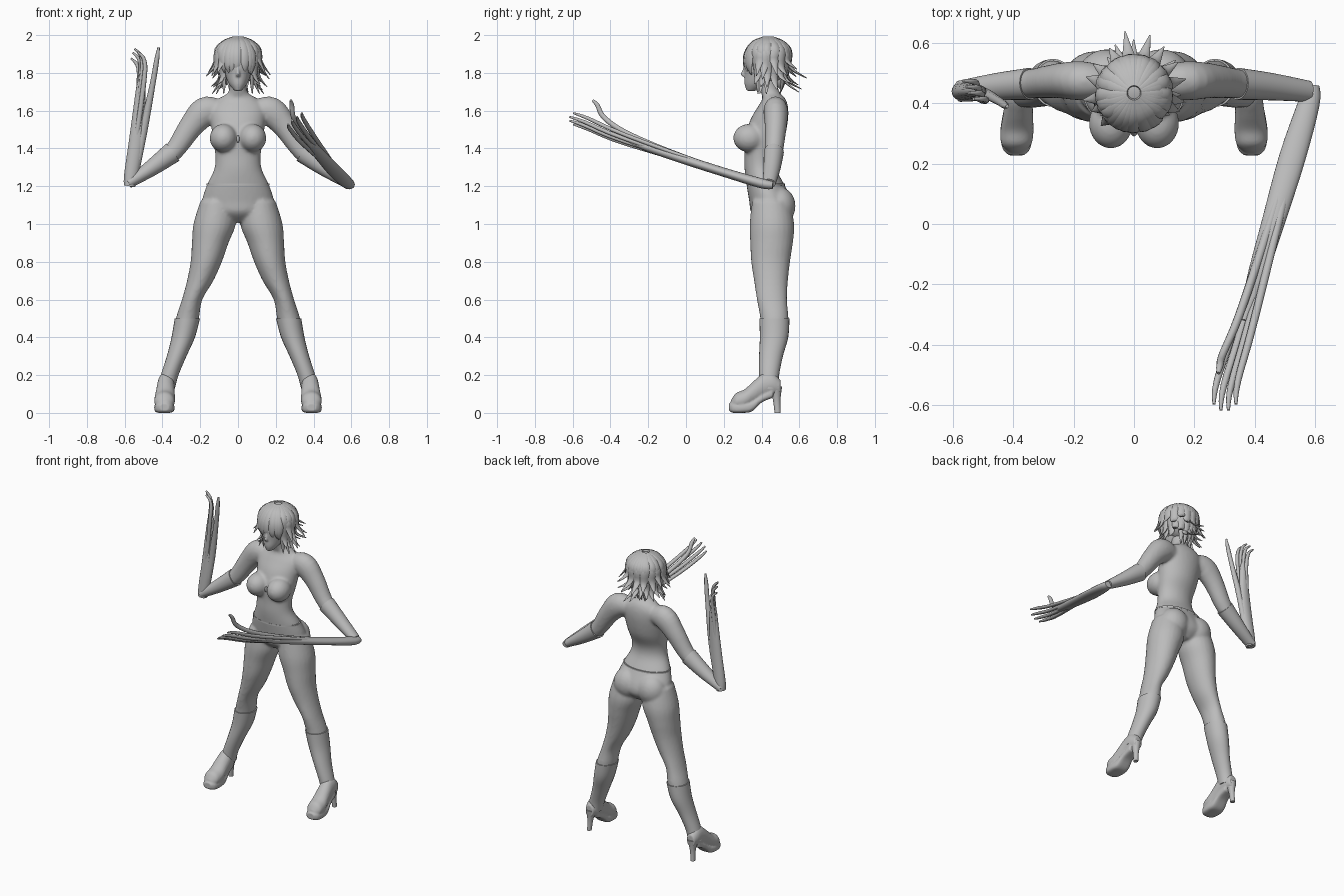
import bpy, bmesh, math, random
from mathutils import Vector, Matrix

if "Cube" in bpy.data.objects:
    bpy.data.objects.remove(bpy.data.objects["Cube"])
random.seed(4)
X, Y, Z = Vector((1, 0, 0)), Vector((0, 1, 0)), Vector((0, 0, 1))

grey = bpy.data.materials.new("plain grey")
grey.use_nodes = True
grey.diffuse_color = (0.5, 0.5, 0.5, 1)
grey.node_tree.nodes["Principled BSDF"].inputs["Base Color"].default_value = grey.diffuse_color


def spline(pts, steps):
    """Catmull-Rom through points that also carry their radii."""
    p = [pts[0]] + list(pts) + [pts[-1]]
    out = []
    for i in range(1, len(p) - 2):
        for s in range(steps):
            t = s / steps
            out.append([0.5 * (2 * b + (c - a) * t + (2 * a - 5 * b + 4 * c - d) * t * t
                               + (3 * b - a - 3 * c + d) * t ** 3)
                        for a, b, c, d in zip(*p[i - 1:i + 3])])
    return out + [list(pts[-1])]


def tube(bm, pts, u=X, v=None, sides=16, steps=4, power=1.0):
    """Loft of rings; each point is x, y, z, radius along u, radius along v."""
    rows = spline(pts, steps)
    rings = []
    for i, (x, y, z, ru, rv) in enumerate(rows):
        a, b = rows[max(i - 1, 0)], rows[min(i + 1, len(rows) - 1)]
        tangent = (Vector(b[:3]) - Vector(a[:3])).normalized()
        side = (u - tangent * u.dot(tangent)).normalized() if v is None else u
        other = tangent.cross(side) if v is None else v
        ring = []
        for k in range(sides):
            ang = math.tau * k / sides
            c, s = math.cos(ang), math.sin(ang)
            c, s = (math.copysign(abs(w) ** power, w) for w in (c, s))
            ring.append(bm.verts.new(Vector((x, y, z)) + side * ru * c + other * rv * s))
        rings.append(ring)
    for r, q in zip(rings, rings[1:]):
        for k in range(sides):
            bm.faces.new((r[k], r[k - 1], q[k - 1], q[k]))
    bm.faces.new(rings[0])
    bm.faces.new(rings[-1][::-1])


def ball(bm, centre, radii):
    m = Matrix.Translation(centre) @ Matrix.Diagonal((*radii, 1))
    bmesh.ops.create_uvsphere(bm, u_segments=24, v_segments=16, radius=1, matrix=m)


def flip(pts, s):
    return [(p[0] * s, *p[1:]) for p in pts]


def finish(bm, name, voxel=0, smooth=4):
    bmesh.ops.recalc_face_normals(bm, faces=bm.faces)
    mesh = bpy.data.meshes.new(name)
    bm.to_mesh(mesh)
    bm.free()
    mesh.materials.append(grey)
    ob = bpy.data.objects.new(name, mesh)
    bpy.context.collection.objects.link(ob)
    if voxel:
        rm = ob.modifiers.new("fuse", "REMESH")
        rm.mode, rm.voxel_size, rm.use_smooth_shade = "VOXEL", voxel, True
        sm = ob.modifiers.new("soften", "SMOOTH")
        sm.factor, sm.iterations = 0.5, smooth
    bpy.ops.object.select_all(action="DESELECT")
    ob.select_set(True)
    bpy.context.view_layer.objects.active = ob
    bpy.ops.object.shade_smooth_by_angle(angle=math.radians(50))
    return ob


# Body: torso, breasts, seat, thighs and upper arms fused into one skin
torso = [(0, .46, 1.01, .04, .06), (0, .455, 1.06, .16, .11), (0, .45, 1.12, .19, .115),
         (0, .42, 1.21, .163, .10), (0, .395, 1.29, .126, .085), (0, .395, 1.36, .12, .085),
         (0, .415, 1.45, .133, .105), (0, .44, 1.55, .145, .10), (0, .46, 1.62, .145, .08),
         (0, .465, 1.665, .10, .06), (0, .445, 1.70, .05, .05), (0, .42, 1.78, .045, .05)]
leg = [(.11, .45, 1.12, .09, .10), (.124, .455, 1.0, .112, .118), (.147, .453, .9, .097, .113),
       (.168, .448, .8, .083, .103), (.20, .45, .7, .07, .09), (.243, .455, .6, .054, .08),
       (.268, .468, .5, .061, .075), (.29, .466, .4, .056, .07), (.325, .45, .3, .046, .058),
       (.362, .44, .2, .041, .048), (.38, .44, .13, .04, .045)]
arm = [(.10, .47, 1.60, .055, .06), (.175, .475, 1.595, .065, .078), (.25, .475, 1.515, .058, .064),
       (.345, .465, 1.38, .048, .05), (.46, .455, 1.295, .04, .038), (.58, .44, 1.215, .03, .022)]
bm = bmesh.new()
tube(bm, torso, X, Y, 32)
for s in (1, -1):
    tube(bm, flip(leg, s), X, Y, 24)
    tube(bm, flip(arm, s), Y, None, 24)
    ball(bm, (s * .077, .335, 1.455), (.073, .085, .075))
    ball(bm, (s * .09, .495, 1.095), (.095, .085, .10))
finish(bm, "body", .009, 6)

# Waistband and pendant
bm = bmesh.new()
tube(bm, [(0, .421, z, .166, .102) for z in (1.205, 1.215)], X, Y, 40, 1)
finish(bm, "waistband")
bm = bmesh.new()
ball(bm, (0, .305, 1.45), (.008, .012, .02))
finish(bm, "pendant")

# Boots with platform sole and heel; long sleeves
for s, side in ((1, "left"), (-1, "right")):
    bm = bmesh.new()
    shaft = [(x, y, z, a + .006, b + .005) for x, y, z, a, b in leg[6:]]
    tube(bm, flip(shaft, s), X, Y, 24)
    finish(bm, side + "_boot_shaft")

    bm = bmesh.new()
    shoe = [(.39, .238, .045, .025, .022), (.39, .265, .06, .05, .045), (.388, .31, .07, .055, .055),
            (.385, .36, .105, .05, .065), (.382, .41, .14, .046, .07), (.382, .46, .15, .042, .06),
            (.384, .50, .135, .028, .04)]
    tube(bm, flip(shoe, s), X, Z, 24)
    sole = [(.39, .228, .03, .025, .02), (.39, .25, .026, .046, .026), (.39, .30, .025, .054, .025),
            (.388, .35, .035, .05, .027), (.386, .40, .075, .042, .02), (.385, .46, .105, .036, .025)]
    tube(bm, flip(sole, s), X, Z, 24, 4, .6)
    finish(bm, side + "_shoe", .006, 3)

    bm = bmesh.new()
    heel = [(.385, .475, .14, .034, .034), (.388, .48, .07, .018, .02), (.392, .485, 0, .014, .016)]
    tube(bm, flip(heel, s), X, Y, 16)
    finish(bm, side + "_heel")

    bm = bmesh.new()
    sleeve = [(.345, .465, 1.38, .053, .057)] + [(x, y, z, a + .005, b + .005) for x, y, z, a, b in arm[4:]]
    tube(bm, flip(sleeve, s), Y, None, 24)
    finish(bm, side + "_sleeve")

# Forearms drawn out into long thin fingers
def forearm(name, core, root, knuckles, tips, curl, thumb, u):
    bm = bmesh.new()
    tube(bm, core, u, None, 20)
    finish(bm, name + "_forearm")
    for i, tip in enumerate(tips):
        k = Vector(knuckles) + (Vector(tip) - Vector(tips[1])) * .75
        bm = bmesh.new()
        bend = Vector(tip) * .8 + k * .2 - Vector(curl) * .5
        tube(bm, [(*root, .014, .011), (*k, .013, .011), (*bend, .011, .01),
                  (*(Vector(tip) + Vector(curl) * .5), .005, .005)], u, None, 10)
        finish(bm, "%s_finger_%d" % (name, i + 1))
    bm = bmesh.new()
    tube(bm, thumb, u, None, 10)
    finish(bm, name + "_thumb")


forearm("right",
        [(-.575, .44, 1.20, .03, .03), (-.565, .44, 1.26, .038, .03), (-.54, .44, 1.42, .04, .025),
         (-.525, .44, 1.56, .036, .022), (-.515, .44, 1.72, .024, .02), (-.515, .44, 1.78, .01, .01)],
        (-.56, .44, 1.3), (-.52, .44, 1.72),
        [(-.55, .475, 1.87), (-.54, .455, 1.90), (-.53, .435, 1.92), (-.515, .415, 1.905)],
        (-.035, 0, .015),
        [(-.55, .44, 1.24, .02, .02), (-.50, .435, 1.5, .022, .018), (-.452, .41, 1.74, .015, .014),
         (-.43, .395, 1.87, .013, .012), (-.42, .39, 1.935, .006, .006)], X)
forearm("left",
        [(.59, .46, 1.205, .025, .02), (.58, .40, 1.215, .036, .026), (.525, .22, 1.268, .044, .024),
         (.46, 0, 1.338, .038, .024), (.40, -.2, 1.405, .03, .022), (.365, -.32, 1.445, .01, .01)],
        (.55, .3, 1.245), (.365, -.32, 1.435),
        [(.262, -.585, 1.525), (.285, -.605, 1.545), (.31, -.605, 1.565), (.335, -.585, 1.585)],
        (.006, -.025, .005),
        [(.56, .36, 1.23, .015, .015), (.45, 0, 1.35, .015, .015), (.35, -.3, 1.475, .014, .014),
         (.295, -.43, 1.56, .013, .014), (.285, -.47, 1.63, .012, .012), (.28, -.495, 1.655, .006, .006)], X)

# Head with nose, lips and eyes
bm = bmesh.new()
tube(bm, [(0, .345, 1.705, .018, .024), (0, .375, 1.74, .047, .065), (0, .402, 1.79, .068, .093),
          (0, .41, 1.85, .08, .105), (0, .42, 1.91, .08, .10), (0, .42, 1.96, .05, .06)], X, Y, 28)
tube(bm, [(0, .318, 1.84, .007, .01), (0, .309, 1.81, .009, .012), (0, .302, 1.79, .011, .012),
          (0, .318, 1.775, .008, .008)], X, Y, 12)
ball(bm, (0, .322, 1.752), (.018, .01, .007))
for s in (1, -1):
    ball(bm, (s * .08, .43, 1.82), (.012, .02, .03))
finish(bm, "head", .005, 2)
for s, side in ((1, "left"), (-1, "right")):
    bm = bmesh.new()
    ball(bm, (s * .032, .323, 1.825), (.017, .01, .011))
    finish(bm, side + "_eye")

# Hair: a cap with layered, tapering locks
centre = Vector((0, .435, 1.86))
bm = bmesh.new()
ball(bm, centre + Vector((0, .012, .01)), (.115, .112, .118))
finish(bm, "hair_cap")


def lock(bm, ang, low, flare, width, drop):
    """One lock from crown to tip; low is its last angle on the skull."""
    out = Vector((math.sin(ang), -math.cos(ang), 0))
    pts = []
    for i, e in enumerate((80, 50, 20, low)):
        e = math.radians(e)
        p = centre + out * math.cos(e) * .125 + Z * math.sin(e) * .13
        pts.append((*p, width * (.5, 1, 1.05, .85)[i], (.006, .01, .011, .009)[i]))
    tip = Vector(pts[-1][:3]) + out * flare - Z * drop
    pts.append((*tip, .002, .002))
    tube(bm, pts, Vector((math.cos(ang), math.sin(ang), 0)), None, 8, 4)


for name, count, base, wide in (("under_locks", 20, -38, .024), ("upper_locks", 17, -8, .026)):
    bm = bmesh.new()
    for i in range(count):
        a = math.tau * (i + random.uniform(-.25, .25)) / count
        back = .5 - .5 * math.cos(a)
        front = math.cos(a) > .72
        low = -8 if front else base + random.uniform(-8, 8)
        flare = -.012 if front else .02 + .055 * back * random.uniform(.5, 1.2)
        drop = random.uniform(.035, .06) if front else random.uniform(.04, .075)
        lock(bm, a, low, flare, wide, drop)
    finish(bm, name)

# Long side locks beside the face and at the nape
bm = bmesh.new()
for s in (1, -1):
    for a, tip in ((.95, 0), (1.2, .03), (1.5, .045), (2.6, -.02), (2.95, -.03)):
        lock(bm, s * a, -42, tip, .022, .085)
finish(bm, "long_locks")
